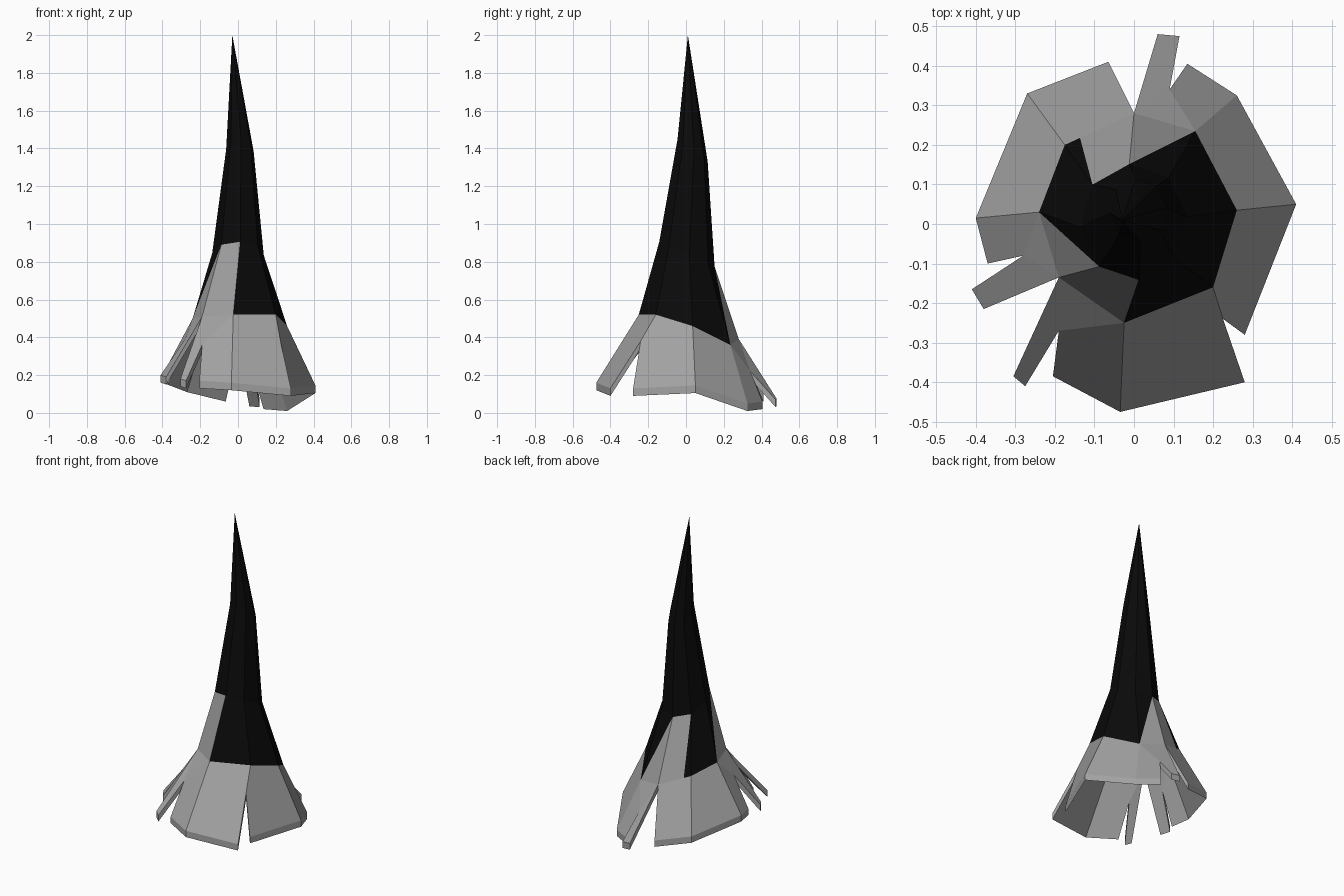
import bpy
import bmesh
from math import cos, sin, radians

cube = bpy.data.objects.get("Cube")
if cube:
    bpy.data.objects.remove(cube, do_unlink=True)


def make_material(name, value):
    material = bpy.data.materials.new(name)
    color = (value, value, value, 1)
    material.diffuse_color = color
    material.use_nodes = True
    shader = material.node_tree.nodes["Principled BSDF"]
    shader.inputs["Base Color"].default_value = color
    shader.inputs["Roughness"].default_value = 0.9
    return material


MATERIALS = [make_material("black_cloth", 0.003), make_material("grey_cloth", 0.37)]
BLACK, GREY = range(2)
CORNERS = "ABCDEFGH"      # eight ribs, counterclockwise from the left side
THICKNESS = 0.04


def build_shell(name, points, faces):
    """Make a sheet from named points and thicken it straight down."""
    bm = bmesh.new()
    used = sorted({key for keys, _ in faces for key in keys})
    verts = {key: bm.verts.new(points[key]) for key in used}
    for keys, material_index in faces:
        face = bm.faces.new([verts[key] for key in keys])
        face.material_index = material_index
    result = bmesh.ops.extrude_face_region(bm, geom=bm.faces[:], use_keep_orig=True)
    lining = [item for item in result["geom"] if isinstance(item, bmesh.types.BMVert)]
    bmesh.ops.translate(bm, verts=lining, vec=(0, 0, -THICKNESS))
    bmesh.ops.recalc_face_normals(bm, faces=bm.faces[:])
    mesh = bpy.data.meshes.new(name)
    bm.to_mesh(mesh)
    bm.free()
    for material in MATERIALS:
        mesh.materials.append(material)
    obj = bpy.data.objects.new(name, mesh)
    bpy.context.collection.objects.link(obj)
    return obj


def add_ring(points, suffix, center, radii, height, tilt):
    """Add an eight-sided ring that drops toward the back."""
    for i, corner in enumerate(CORNERS):
        angle = radians(5 + 45 * i)
        x = center[0] + radii[0] * cos(angle)
        y = center[1] + radii[1] * sin(angle)
        points[corner + suffix] = (x, y, height - tilt * (y - center[1]))


# Upper rings and tip
points = {"tip": (-0.03, 0.01, 2)}
add_ring(points, "_neck", (0.01, 0.035), (0.073, 0.08), 1.39, 0.75)
add_ring(points, "_waist", (0, 0.005), (0.137, 0.147), 0.84, 0.45)

# Ring where the cloth flares out
flare = [(0.26, 0.035, 0.46), (0.155, 0.235, 0.36), (0, 0.28, 0.39), (-0.175, 0.2, 0.46),
         (-0.24, 0.03, 0.5), (-0.19, -0.135, 0.51), (-0.025, -0.25, 0.52), (0.2, -0.16, 0.52)]
for corner, co in zip(CORNERS, flare):
    points[corner] = co

# Hem corners, tear roots and loose strip ends
points.update({
    "A_hem": (0.41, 0.05, 0.145),
    "B_hem": (0.26, 0.325, 0.05),
    "B_tear": (0.135, 0.405, 0.06),
    "back_notch": (0.09, 0.34, 0.22),
    "back_strip_l": (0.115, 0.475, 0.07),
    "back_strip_r": (0.06, 0.48, 0.075),
    "C_hem": (-0.065, 0.41, 0.1),
    "D_hem": (-0.27, 0.33, 0.15),
    "E_hem": (-0.4, 0.015, 0.2),
    "E_tear": (-0.37, -0.1, 0.19),
    "side_notch": (-0.28, -0.08, 0.39),
    "side_strip_b": (-0.41, -0.165, 0.2),
    "side_strip_f": (-0.38, -0.215, 0.19),
    "front_strip_r": (-0.305, -0.385, 0.18),
    "front_strip_l": (-0.275, -0.41, 0.17),
    "front_notch": (-0.19, -0.27, 0.36),
    "F_hem": (-0.205, -0.385, 0.17),
    "G_hem": (-0.035, -0.475, 0.16),
    "G_tear": (0.28, -0.4, 0.13),
    "H_notch": (0.225, -0.24, 0.38),
    "H_tear": (0.28, -0.28, 0.13),
})

# Point on the back flare edge where the dark colour ends
points["D_split"] = tuple(0.78 * d + 0.22 * c for d, c in zip(points["D"], points["C"]))

# Dark spire with two grey patches reaching the waist
spire_faces = []
for i, a in enumerate(CORNERS):
    b = CORNERS[(i + 1) % len(CORNERS)]
    neck_a, neck_b, waist_a, waist_b = a + "_neck", b + "_neck", a + "_waist", b + "_waist"
    spire_faces.append((("tip", neck_a, neck_b), BLACK))
    spire_faces.append(((neck_a, waist_a, waist_b, neck_b), BLACK))
    if a in "BE":
        spire_faces.append(((waist_a, a, waist_b), BLACK))
        spire_faces.append(((a, b, waist_b), GREY))
    elif a == "C":
        spire_faces.append(((waist_a, a, "D_split", waist_b), GREY))
        spire_faces.append((("D_split", b, waist_b), BLACK))
    else:
        spire_faces.append(((waist_a, a, b, waist_b), GREY if a == "F" else BLACK))
build_shell("spire", points, spire_faces)

# Flared skirt with tears and loose strips
panels = [
    ("A", "A_hem", "B_hem", "B"),
    ("B", "B_hem", "B_tear", "back_notch"),
    ("B", "back_notch", "C"),
    ("back_notch", "back_strip_l", "back_strip_r", "C"),
    ("C", "C_hem", "D_hem", "D"),
    ("D", "D_hem", "E_hem", "E"),
    ("E", "E_hem", "E_tear", "side_notch"),
    ("E", "side_notch", "F"),
    ("side_notch", "side_strip_b", "side_strip_f", "F"),
    ("F", "front_strip_r", "front_strip_l", "front_notch"),
    ("F", "front_notch", "G"),
    ("front_notch", "F_hem", "G_hem", "G"),
    ("G", "G_hem", "G_tear", "H_notch", "H"),
    ("H", "H_notch", "H_tear", "A_hem", "A"),
]
build_shell("torn_skirt", points, [(panel, GREY) for panel in panels])
